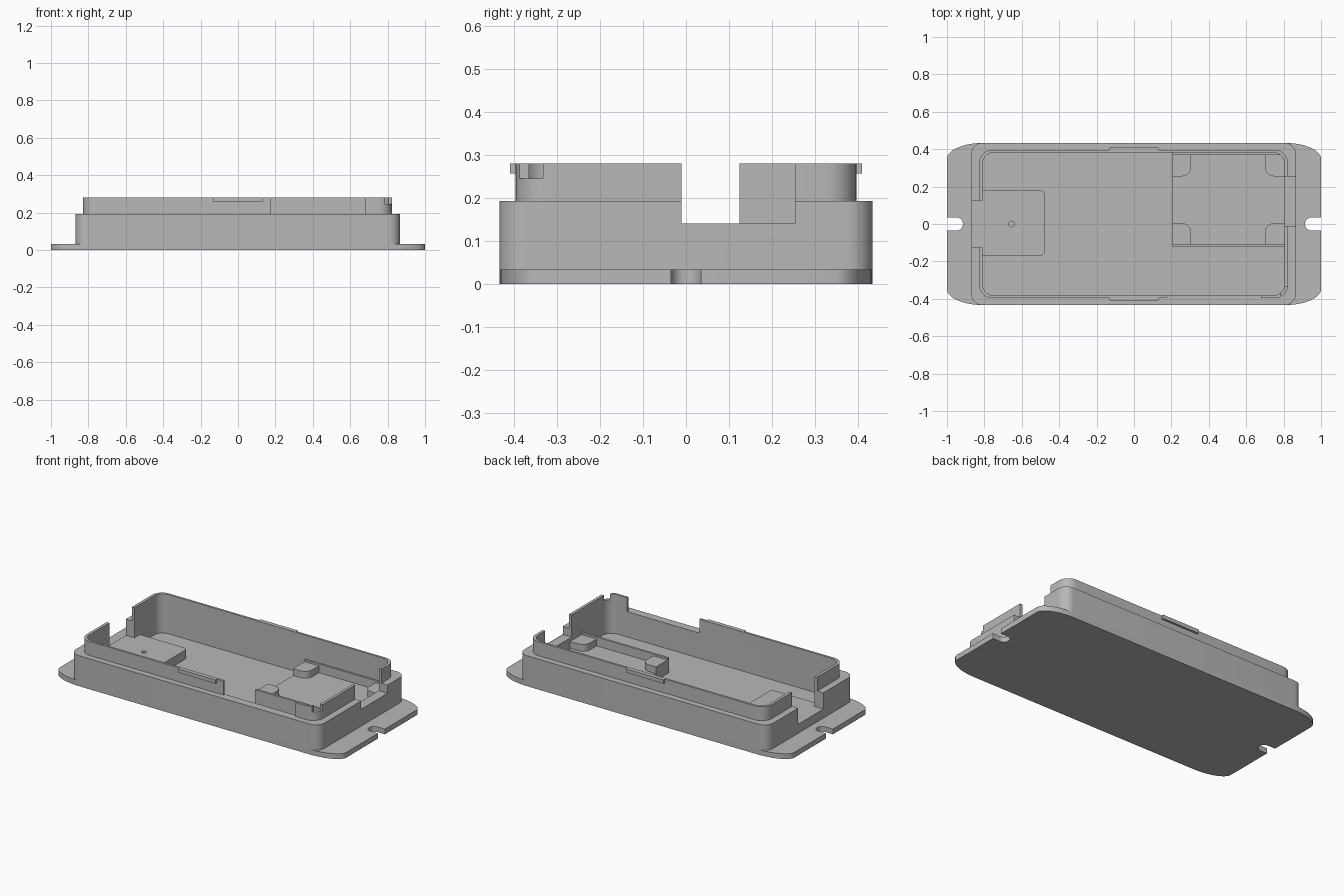
import bpy
import bmesh
import math

cube = bpy.data.objects.get("Cube")
if cube:
    bpy.data.objects.remove(cube, do_unlink=True)

grey = bpy.data.materials.new("plain grey")
grey.use_nodes = True
GREY = (0.48, 0.48, 0.48, 1)
grey.diffuse_color = GREY
grey.node_tree.nodes["Principled BSDF"].inputs["Base Color"].default_value = GREY


def outline(x0, x1, y0, y1, radii):
    """Rectangle outline; radii are (rx, ry) for the ++, -+, --, +- corners."""
    pts = []
    corners = [(x1, y1, 1, 1), (x0, y1, -1, 1), (x0, y0, -1, -1), (x1, y0, 1, -1)]
    for i, ((cx, cy, sx, sy), (rx, ry)) in enumerate(zip(corners, radii)):
        if rx == 0:
            pts.append((cx, cy))
            continue
        steps = 10
        for k in range(steps + 1):
            a = math.pi / 2 * (i + k / steps)
            pts.append((cx - sx * rx + rx * math.cos(a), cy - sy * ry + ry * math.sin(a)))
    return pts


def prism(name, x, y, z, r=0.0, radii=None):
    """Upright block over the x, y and z ranges with rounded vertical edges."""
    radii = radii or [(r, r)] * 4
    bm = bmesh.new()
    face = bm.faces.new([bm.verts.new((px, py, z[0])) for px, py in outline(*x, *y, radii)])
    up = bmesh.ops.extrude_face_region(bm, geom=[face])
    top = [v for v in up["geom"] if isinstance(v, bmesh.types.BMVert)]
    bmesh.ops.translate(bm, vec=(0, 0, z[1] - z[0]), verts=top)
    bmesh.ops.recalc_face_normals(bm, faces=bm.faces)
    mesh = bpy.data.meshes.new(name)
    bm.to_mesh(mesh)
    bm.free()
    mesh.materials.append(grey)
    obj = bpy.data.objects.new(name, mesh)
    bpy.context.collection.objects.link(obj)
    return obj


def cut(obj, *cutters):
    """Subtract each cutter in turn, then discard it."""
    for cutter in cutters:
        mod = obj.modifiers.new("cut", "BOOLEAN")
        mod.operation = "DIFFERENCE"
        mod.solver = "EXACT"
        mod.object = cutter
        cutter.hide_render = True
        bpy.context.view_layer.update()
        graph = bpy.context.evaluated_depsgraph_get()
        mesh = bpy.data.meshes.new_from_object(obj.evaluated_get(graph))
        obj.modifiers.clear()
        obj.data = mesh
        bpy.data.objects.remove(cutter, do_unlink=True)


FLOOR, LEDGE, RIM = 0.033, 0.192, 0.28
parts = []


def cavity():
    return prism("cavity", (-0.81, 0.805), (-0.382, 0.382), (FLOOR - 0.1, RIM + 0.1), 0.06)


def end_notches():
    return (prism("right_notch", (-0.95, -0.75), (-0.125, 0.125), (0.09, 0.4)),
            prism("left_notch", (0.75, 0.95), (-0.01, 0.253), (0.14, 0.4)))


# Mounting flange with an open screw slot at each end
flange = prism("mounting_flange", (-1, 1), (-0.434, 0.434), (0, FLOOR), radii=[(0.2, 0.085)] * 4)
cut(flange,
    prism("slot", (0.915, 1.1), (-0.035, 0.035), (-0.1, 0.1), 0.034),
    prism("slot", (-1.1, -0.915), (-0.035, 0.035), (-0.1, 0.1), 0.034))
parts.append(flange)

# Lower wall with cable notches
body = prism("lower_wall", (-0.87, 0.866), (-0.434, 0.434), (FLOOR, LEDGE), 0.06)
cut(body, cavity(), *end_notches())
parts.append(body)

# Thin upper lip with front gap and a small corner cutout
lip = prism("upper_lip", (-0.828, 0.823), (-0.396, 0.396), (LEDGE, RIM), 0.07)
cut(lip, cavity(), *end_notches(),
    prism("front_gap", (0.175, 0.68), (-0.5, -0.3), (0.1, 0.4)),
    prism("corner_cutout", (0.787, 0.9), (-0.5, -0.333), (0.245, 0.4)))
parts.append(lip)

# Snap tabs on the long sides
for side, name in ((-1, "front_snap_tab"), (1, "back_snap_tab")):
    ys = sorted((side * 0.39, side * 0.409))
    parts.append(prism(name, (-0.13, 0.13), ys, (0.256, RIM)))

# Raised pad with a pilot hole at the right end
round_corner, square = (0.025, 0.025), (0, 0)
pad = prism("raised_pad", (-0.815, -0.477), (-0.17, 0.18), (FLOOR, 0.09),
            radii=[round_corner, square, square, round_corner])
cut(pad, prism("pilot_hole", (-0.67, -0.64), (-0.015, 0.015), (0.045, 0.2), 0.0149))
parts.append(pad)

# Tray with two side walls and four corner supports
parts.append(prism("tray_base", (0.205, 0.807), (-0.123, 0.384), (FLOOR, 0.075)))
parts.append(prism("tray_front_wall", (0.205, 0.807), (-0.123, -0.109), (0.075, 0.13)))
parts.append(prism("tray_back_wall", (0.205, 0.807), (0.37, 0.384), (0.075, 0.13)))
curve = (0.05, 0.05)
supports = [((0.205, 0.305), (0.255, 0.37), 3), ((0.7, 0.807), (0.255, 0.37), 2),
            ((0.205, 0.305), (-0.109, 0.005), 0), ((0.7, 0.807), (-0.109, 0.005), 1)]
for x, y, inner in supports:
    radii = [curve if i == inner else square for i in range(4)]
    parts.append(prism("tray_corner_support", x, y, (0.075, 0.118), radii=radii))

# Smooth the rounded walls, keep hard edges
bpy.ops.object.select_all(action="DESELECT")
for obj in parts:
    obj.select_set(True)
bpy.context.view_layer.objects.active = parts[0]
bpy.ops.object.shade_smooth_by_angle(angle=math.radians(30))
